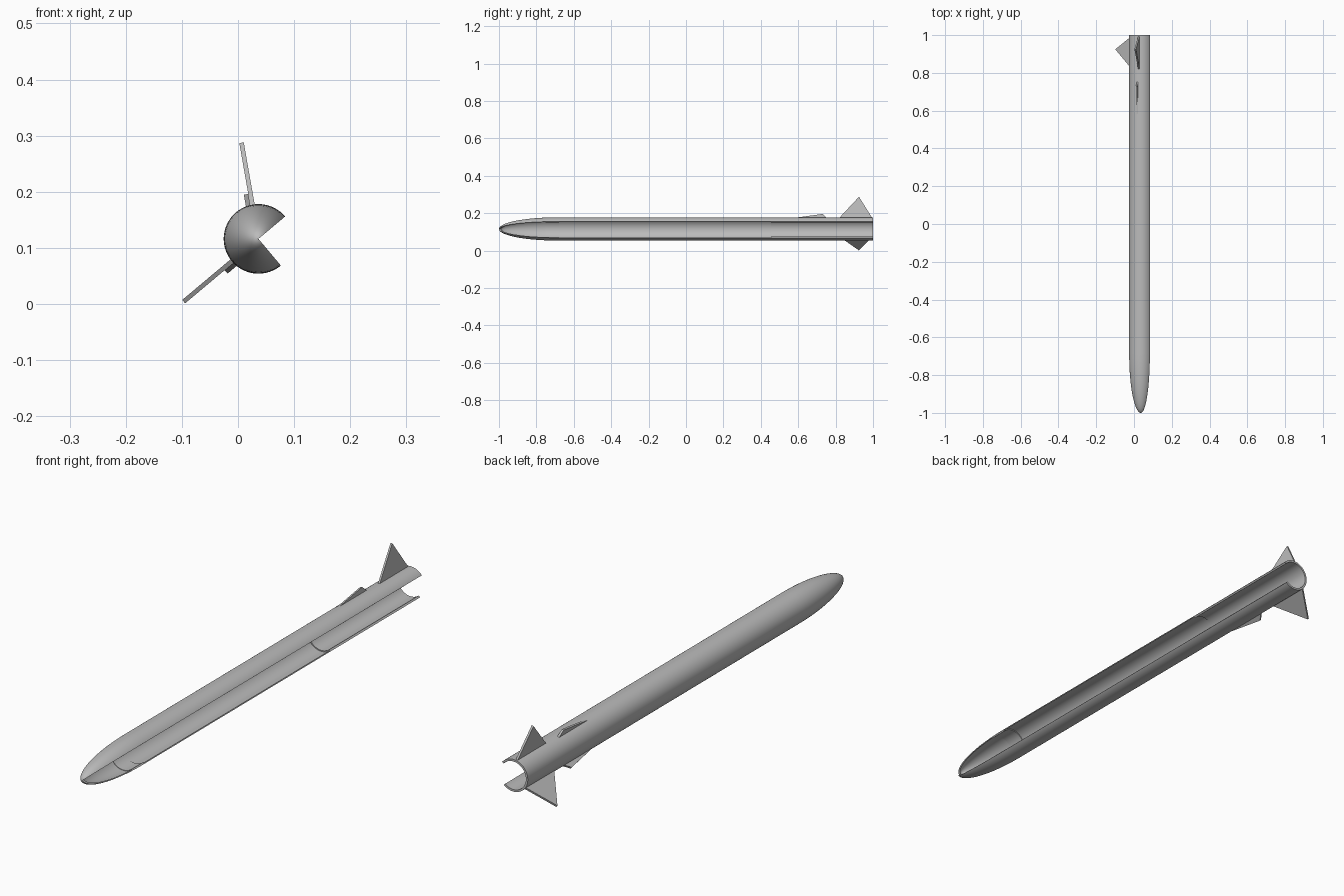
import bpy
import bmesh
from math import sin, cos, sqrt, radians
from mathutils import Matrix, Vector

cube = bpy.data.objects.get("Cube")
if cube:
    bpy.data.objects.remove(cube, do_unlink=True)

AXIS = Vector((0.0365, 0, 0.116))   # centre line of the body
R = 0.062                           # outer radius
WALL = 0.004
START, SWEEP, STEPS = 40, 270, 72   # quarter of the body is cut away
NOSE_END = -0.69

grey = bpy.data.materials.new("plain_grey")
grey.use_nodes = True
grey.diffuse_color = (0.5, 0.5, 0.5, 1)
grey.node_tree.nodes["Principled BSDF"].inputs["Base Color"].default_value = (0.5, 0.5, 0.5, 1)


def finish(name, bm):
    bmesh.ops.recalc_face_normals(bm, faces=bm.faces)
    mesh = bpy.data.meshes.new(name)
    bm.to_mesh(mesh)
    bm.free()
    mesh.materials.append(grey)
    obj = bpy.data.objects.new(name, mesh)
    bpy.context.collection.objects.link(obj)
    bpy.ops.object.select_all(action='DESELECT')
    obj.select_set(True)
    bpy.context.view_layer.objects.active = obj
    bpy.ops.object.shade_smooth_by_angle(angle=radians(30))
    return obj


def shell(name, profile):
    """Sweep a closed (y, radius) profile round the axis, with the cutaway left open."""
    bm = bmesh.new()
    rings = []
    for i in range(STEPS + 1):
        a = radians(START + SWEEP * i / STEPS)
        rings.append([bm.verts.new(AXIS + Vector((r * cos(a), y, r * sin(a))))
                      for y, r in profile])
    n = len(profile)
    for a, b in zip(rings, rings[1:]):
        for j in range(n):
            k = (j + 1) % n
            bm.faces.new((a[j], a[k], b[k], b[j]))
    bm.faces.new(rings[0])
    bm.faces.new(rings[-1])
    return finish(name, bm)


def tube(name, y0, y1, outer, inner):
    return shell(name, [(y0, outer), (y1, outer), (y1, inner), (y0, inner)])


def dome(tip, radius, count=20):
    """Half-ellipse from the tip to the nose base."""
    points = []
    for i in range(count + 1):
        a = radians(90 * i / count)
        points.append((NOSE_END - (NOSE_END - tip) * cos(a), max(radius * sin(a), 0.0005)))
    return points


def fin(name, outline, angle, thickness, shift=0):
    """Flat plate with a (y, radius) outline, standing out at an angle."""
    bm = bmesh.new()
    turn = Matrix.Translation(AXIS) @ Matrix.Rotation(-radians(angle), 4, 'Y')
    sides = [[bm.verts.new(turn @ Vector((r, y, shift + s * thickness / 2))) for y, r in outline]
             for s in (-1, 1)]
    for side in sides:
        bm.faces.new(side)
    n = len(outline)
    for j in range(n):
        k = (j + 1) % n
        bm.faces.new((sides[0][j], sides[0][k], sides[1][k], sides[1][j]))
    return finish(name, bm)


# Hollow nose, main tube and inner sleeves
shell("nose_cone", dome(-1, R) + dome(-0.99, R - WALL)[::-1])
tube("body_tube", NOSE_END, 1, R, R - WALL)
tube("nose_shoulder", -0.75, -0.68, R - WALL + 0.0005, R - 2 * WALL + 0.001)
tube("rear_sleeve", 0.455, 1, R - WALL + 0.0005, R - 2 * WALL)

# Tail fins and small forward fins
for label, angle in (("upper", 100), ("lower", 220)):
    fin(label + "_tail_fin", [(0.82, 0.06), (0.925, 0.174), (0.995, 0.06)], angle, 0.008)
    fin(label + "_small_fin", [(0.565, 0.059), (0.73, 0.082), (0.755, 0.059)], angle, 0.008, 0.008)
